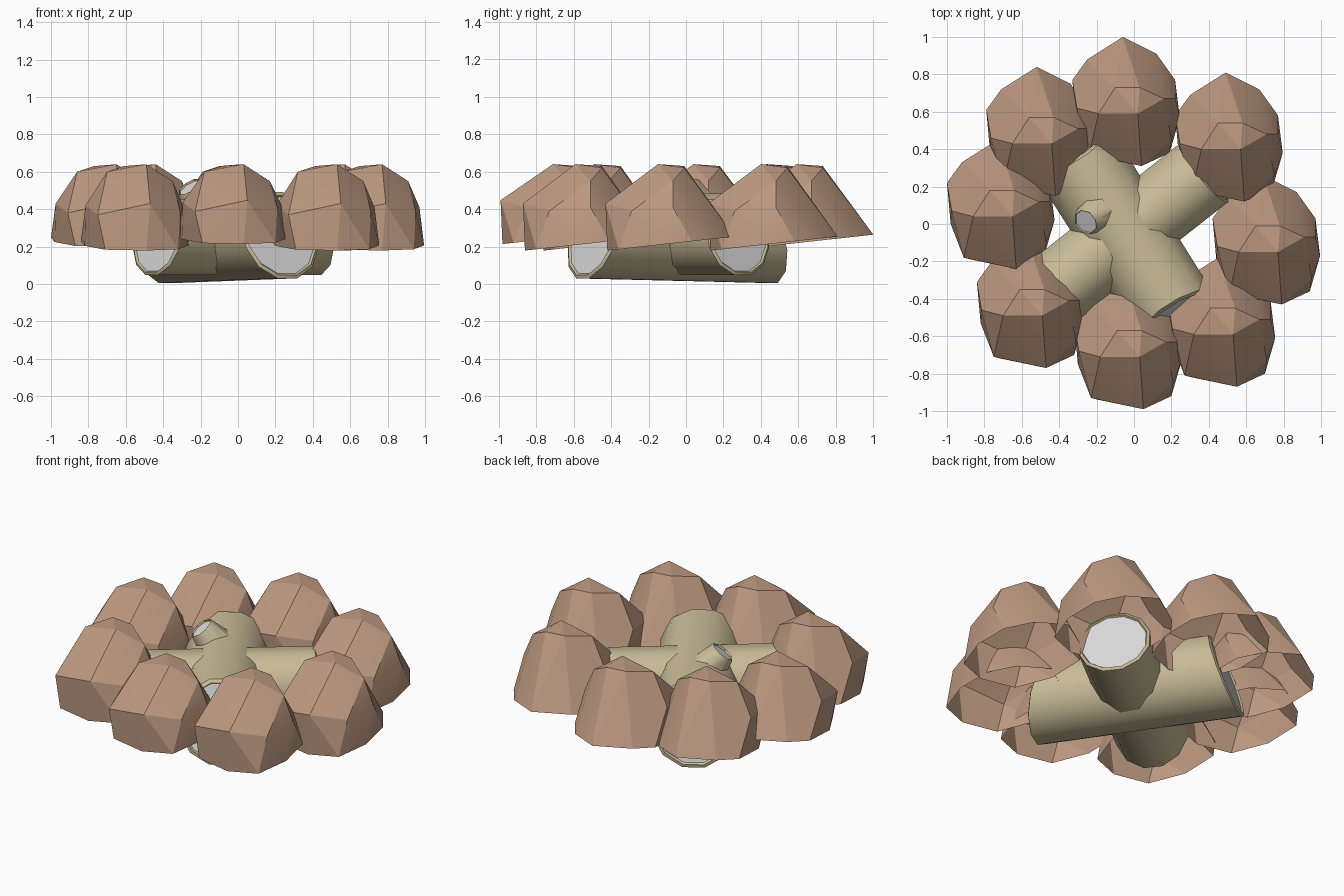
import bpy, bmesh, math
from mathutils import Vector

cube = bpy.data.objects.get("Cube")
if cube:
    bpy.data.objects.remove(cube, do_unlink=True)


def material(name, color):
    m = bpy.data.materials.new(name)
    m.use_nodes = True
    m.diffuse_color = (*color, 1)
    m.node_tree.nodes["Principled BSDF"].inputs["Base Color"].default_value = (*color, 1)
    return m


STONE = material("stone brown", (0.51, 0.32, 0.22))
BARK = material("pale bark", (0.58, 0.50, 0.31))
WOOD = material("pale cut wood", (0.70, 0.70, 0.70))


def finish(bm, name, mats, angle):
    mesh = bpy.data.meshes.new(name)
    bm.to_mesh(mesh)
    bm.free()
    for m in mats:
        mesh.materials.append(m)
    ob = bpy.data.objects.new(name, mesh)
    bpy.context.collection.objects.link(ob)
    bpy.ops.object.select_all(action='DESELECT')
    ob.select_set(True)
    bpy.context.view_layer.objects.active = ob
    bpy.ops.object.shade_smooth_by_angle(angle=math.radians(angle))
    return ob


# Faceted stone: a hull over a tilted foot, an overhanging ledge and a short ridge,
# with the back sloping straight down to the foot
FOOT = [(-.02, .35), (.16, .26), (.26, .12), (.285, -.08), (.23, -.27),
        (.06, -.33), (-.16, -.29), (-.27, -.1), (-.29, .12), (-.21, .23)]
LEDGE = [(.08, -.34, .43), (-.2, -.28, .37), (.24, -.2, .39),
         (-.265, -.03, .42), (.26, .02, .41)]
CROWN = [(-.15, -.06, .60), (.06, -.06, .64), (.20, .02, .55), (-.06, .08, .63), (.07, .08, .62)]


def stone(name, x, y, lift):
    bm = bmesh.new()
    for px, py in FOOT:
        bm.verts.new((x + px, y + py, .215 + .11 * py + lift))
    for px, py, pz in LEDGE:
        bm.verts.new((x + px, y + py, pz + lift / 2))
    for px, py, pz in CROWN:
        bm.verts.new((x + px, y + py, pz))
    bmesh.ops.convex_hull(bm, input=bm.verts[:])
    bm.normal_update()
    under = [f for f in bm.faces if f.normal.z < -0.8]
    bmesh.ops.delete(bm, geom=under, context='FACES')
    return finish(bm, name, [STONE], 18)


ring = [("back", -.04, .65, .01), ("back_left", .51, .46, 0), ("left", .71, -.09, 0),
        ("front_left", .47, -.53, 0), ("front", -.03, -.65, .035),
        ("front_right", -.55, -.43, 0), ("right", -.71, .1, .02),
        ("back_right", -.5, .49, 0)]
for side, x, y, lift in ring:
    stone(side + "_stone", x, y, lift)


# Log: a bark tube with a narrow rim around recessed cut wood;
# slant makes the top of each end shorter than its underside
def log(name, start, end, r0, r1, slant=0, sides=12):
    a, b = Vector(start), Vector(end)
    axis = (b - a).normalized()
    turn = axis.to_track_quat('Z', 'Y')
    bm = bmesh.new()

    def loop(center, r, inward, outer):
        verts = []
        for i in range(sides):
            t = math.tau * (i + .5) / sides
            spoke = turn @ Vector((r * math.cos(t), r * math.sin(t), 0))
            verts.append(bm.verts.new(center + spoke + inward * slant * (spoke.z + outer)))
        return verts

    loops = [loop(a + axis * .012, r0 * .89, axis, r0), loop(a, r0 * .92, axis, r0),
             loop(a + axis * .01, r0, axis, r0), loop(b - axis * .01, r1, -axis, r1),
             loop(b, r1 * .92, -axis, r1), loop(b - axis * .012, r1 * .89, -axis, r1)]
    for low, high in zip(loops, loops[1:]):
        for i in range(sides):
            j = (i + 1) % sides
            bm.faces.new((low[i], low[j], high[j], high[i]))
    for cap in (loops[0][::-1], loops[-1]):
        bm.faces.new(cap).material_index = 1
    return finish(bm, name, [BARK, WOOD], 40)


log("long_log", (-.38, .47, .242), (.27, -.56, .262), .245, .24, .3)
log("crossing_log", (-.47, -.39, .25), (.42, .31, .25), .21, .21, .2)
log("branch_stub", (-.16, .09, .36), (-.26, .01, .52), .12, .075, 0, 8)
